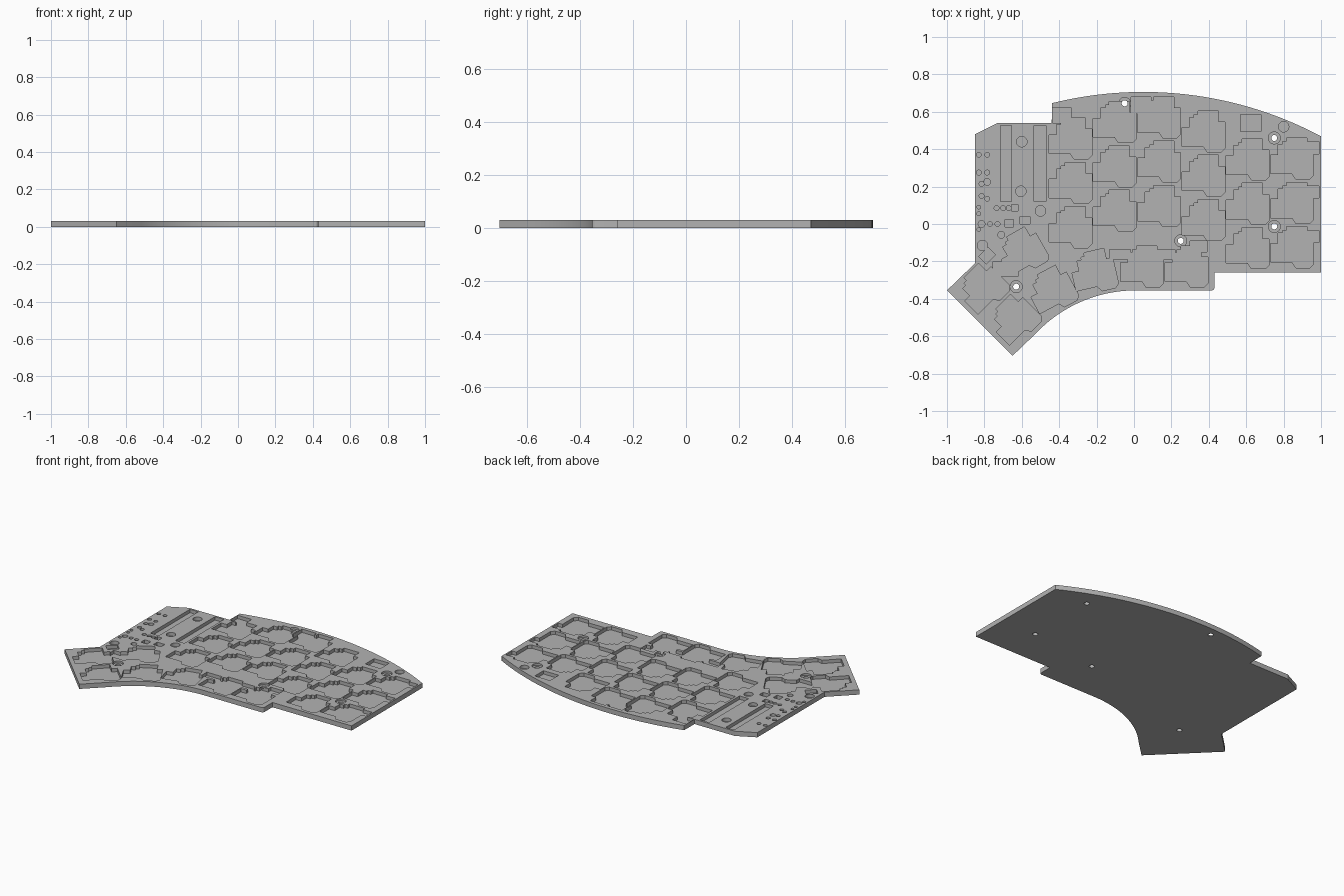
import bpy, bmesh, math
from mathutils import Matrix, Vector

THICK = 0.031
FLOOR = 0.009

if "Cube" in bpy.data.objects:
    bpy.data.objects.remove(bpy.data.objects["Cube"], do_unlink=True)

grey = bpy.data.materials.new("matte grey")
grey.use_nodes = True
grey.diffuse_color = (0.45, 0.45, 0.45, 1)
grey.node_tree.nodes["Principled BSDF"].inputs["Base Color"].default_value = (0.45, 0.45, 0.45, 1)


def prism(bm, points, z0, z1):
    """Extrude a flat outline between two heights."""
    face = bm.faces.new([bm.verts.new((x, y, z0)) for x, y in points])
    face.normal_update()
    if face.normal.z > 0:
        face.normal_flip()
    out = bmesh.ops.extrude_face_region(bm, geom=[face], use_keep_orig=True)
    top = [v for v in out["geom"] if isinstance(v, bmesh.types.BMVert)]
    bmesh.ops.translate(bm, verts=top, vec=(0, 0, z1 - z0))


def arc(cx, cy, r, start, end, steps):
    return [(cx + r * math.cos(math.radians(start + (end - start) * i / steps)),
             cy + r * math.sin(math.radians(start + (end - start) * i / steps)))
            for i in range(steps + 1)]


def to_object(bm, name):
    bmesh.ops.recalc_face_normals(bm, faces=bm.faces)
    mesh = bpy.data.meshes.new(name)
    bm.to_mesh(mesh)
    bm.free()
    mesh.materials.append(grey)
    obj = bpy.data.objects.new(name, mesh)
    bpy.context.collection.objects.link(obj)
    return obj


# Plate outline, with a bowed back edge and a concave thumb edge
outline = [(-0.85, 0.48), (-0.73, 0.54), (-0.44, 0.54)]
outline += arc(0.05, -1.314, 2.02, 104, 62, 36)
outline += [(1.0, 0.473), (1.0, -0.26), (0.43, -0.26)]
outline += arc(0.415, -0.34, 0.015, 0, -90, 4)
outline += arc(0.01, -1.092, 0.737, 90, 137, 32)
outline += [(-0.65, -0.705), (-1.0, -0.355), (-0.85, -0.21)]
bm = bmesh.new()
prism(bm, outline, 0, THICK)
plate = to_object(bm, "keyboard_bottom_plate")

# Cutters: every pocket opens through the top face
cut = bmesh.new()
TOP = THICK + 0.02


def box(x0, x1, y0, y1):
    prism(cut, [(x0, y0), (x1, y0), (x1, y1), (x0, y1)], FLOOR, TOP)


def disc(x, y, r, z0=FLOOR, steps=24):
    prism(cut, arc(x, y, r, 0, 360, steps)[:-1], z0, TOP)


# Stepped switch pocket, in hundredths about its centre
KEY = [(-11.5, -8), (0, -8), (2, -11), (9.5, -11), (11.5, -9), (11.5, 5),
       (8, 5), (8, 11), (-3, 11), (-3, 9), (-5, 9), (-5, 7.5),
       (-7.5, 7.5), (-7.5, 2), (-11.5, 2)]


def key(x, y, angle=0):
    turn = Matrix.Rotation(math.radians(angle), 2)
    pts = [turn @ Vector(p) * 0.01 for p in KEY]
    prism(cut, [(x + p.x, y + p.y) for p in pts], FLOOR, TOP)


# Six staggered columns of three keys
for col, top_y in enumerate((0.457, 0.545, 0.57, 0.495, 0.345, 0.35)):
    for row in range(3):
        key(-0.34 + 0.237 * col, top_y - 0.237 * row)

# Thumb row and thumb cluster
for x, y, angle in ((0.28, -0.227, 0), (0.043, -0.227, 0), (-0.215, -0.255, 13),
                    (-0.44, -0.355, 28), (-0.64, -0.51, 45),
                    (-0.81, -0.345, 45), (-0.60, -0.15, 30)):
    key(x, y, angle)

# Side reliefs beside some keys
for row in range(3):
    y = 0.35 - 0.237 * row
    box(0.91, 0.99, y + 0.025, y + 0.09)
box(-0.437, -0.335, 0.54, 0.62)
box(-0.015, 0.09, 0.59, 0.68)
box(-0.13, -0.02, -0.19, -0.135)
box(0.12, 0.22, -0.19, -0.135)
box(0.30, 0.39, -0.15, -0.09)
box(-0.755, -0.62, -0.28, -0.20)

# Controller pin slots, connector recess and small component boxes
for x0, x1, y0, y1 in ((-0.715, -0.655, 0.12, 0.527), (-0.535, -0.47, 0.12, 0.527),
                       (0.57, 0.68, 0.495, 0.585), (-0.655, -0.62, 0.07, 0.105),
                       (-0.69, -0.645, -0.015, 0.025), (-0.61, -0.555, 0, 0.04)):
    box(x0, x1, y0, y1)
prism(cut, [(-0.83, -0.175), (-0.78, -0.125), (-0.74, -0.165), (-0.79, -0.215)], FLOOR, TOP)

# Round recesses
for r, spots in ((0.028, ((-0.60, 0.44), (-0.605, 0.175), (-0.5, 0.07),
                          (-0.81, -0.115), (0.80, 0.52))),
                 (0.018, ((-0.815, 0), (-0.71, -0.058), (-0.785, 0.225))),
                 (0.013, ((-0.83, 0.37), (-0.785, 0.37), (-0.83, 0.275), (-0.785, 0.275),
                          (-0.815, 0.215), (-0.815, 0.15), (-0.785, 0.135),
                          (-0.735, 0.085), (-0.70, 0.085), (-0.67, 0.085),
                          (-0.77, 0), (-0.73, 0))),
                 (0.01, ((-0.83, 0.09), (-0.83, 0.055), (-0.83, -0.03)))):
    for x, y in spots:
        disc(x, y, r)

# Counterbored screw holes
for x, y in ((-0.05, 0.645), (0.75, 0.46), (0.75, -0.013), (0.25, -0.09), (-0.63, -0.335)):
    disc(x, y, 0.032, THICK - 0.012, 32)
    disc(x, y, 0.016, -0.02, 32)

cutter = to_object(cut, "pocket_cutter")
cutter.hide_render = True

# Carve the pockets and drop the cutter
mod = plate.modifiers.new("pockets", "BOOLEAN")
mod.operation = "DIFFERENCE"
mod.solver = "EXACT"
mod.use_self = True
mod.object = cutter
bpy.context.view_layer.objects.active = plate
plate.select_set(True)
bpy.ops.object.modifier_apply(modifier=mod.name)
bpy.data.objects.remove(cutter, do_unlink=True)

# Smooth the curved walls, keep the edges crisp
bpy.ops.object.shade_smooth_by_angle(angle=math.radians(20))
